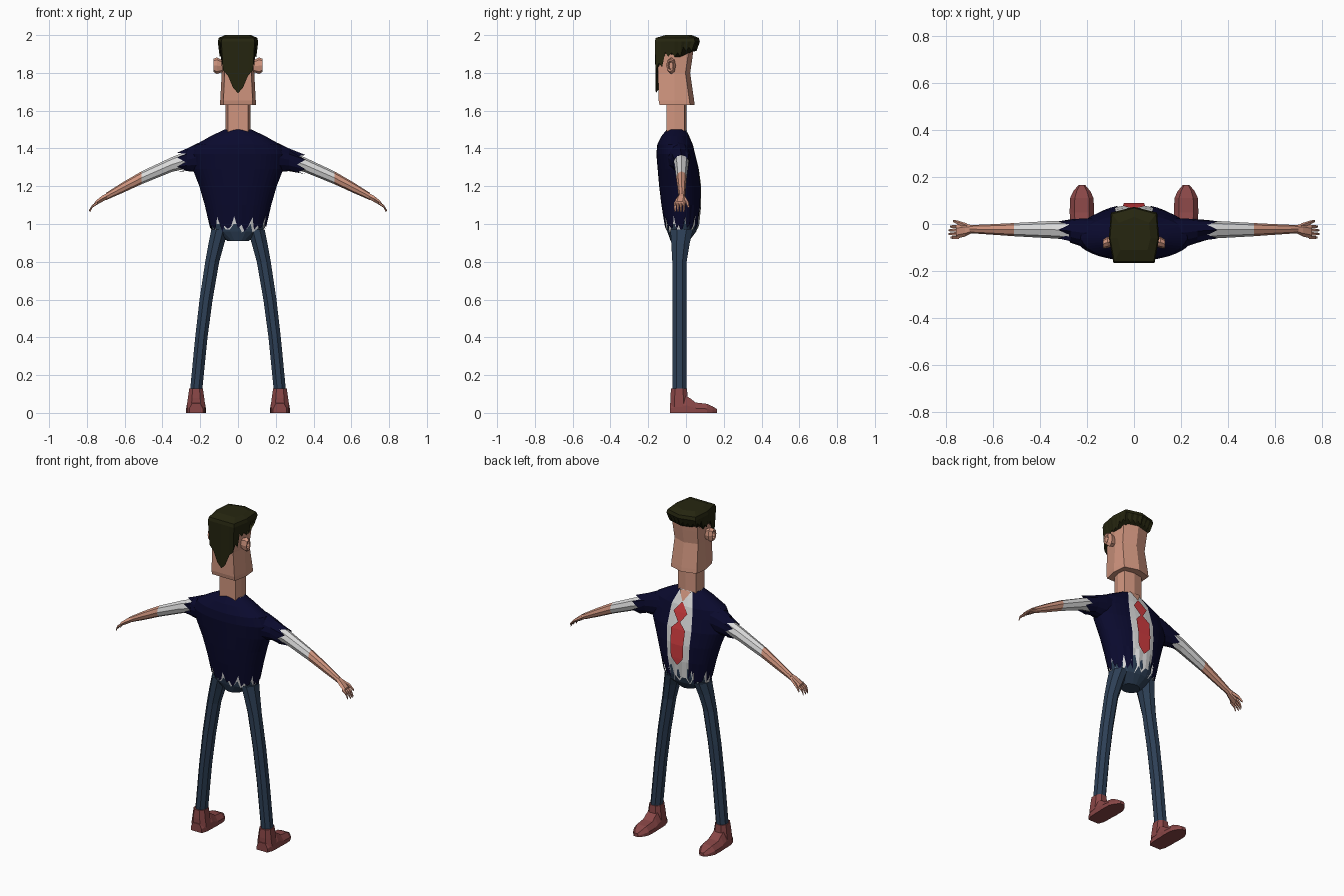
import bpy, bmesh, math, random
from mathutils import Vector

if "Cube" in bpy.data.objects:
    bpy.data.objects.remove(bpy.data.objects["Cube"])

random.seed(4)


def material(name, rgb):
    m = bpy.data.materials.new(name)
    m.diffuse_color = (*rgb, 1)
    m.use_nodes = True
    m.node_tree.nodes["Principled BSDF"].inputs["Base Color"].default_value = m.diffuse_color
    return m


NAVY = material("navy cloth", (0.003, 0.003, 0.027))
WHITE = material("white cloth", (0.70, 0.70, 0.70))
SKIN = material("skin", (0.63, 0.30, 0.21))
JEANS = material("blue denim", (0.026, 0.050, 0.092))
LEATHER = material("red brown leather", (0.25, 0.062, 0.062))
HAIR = material("dark olive hair", (0.019, 0.019, 0.005))
RED = material("red silk", (0.62, 0.045, 0.05))


def finish(name, bm, mats):
    bmesh.ops.recalc_face_normals(bm, faces=bm.faces)
    me = bpy.data.meshes.new(name)
    bm.to_mesh(me)
    bm.free()
    for m in mats:
        me.materials.append(m)
    ob = bpy.data.objects.new(name, me)
    bpy.context.collection.objects.link(ob)
    return ob


def loft(name, rings, mats, caps=True, closed=True, split=None):
    """Skin a list of equal-length rings; bands from index split use material 1."""
    bm = bmesh.new()
    vs = [[bm.verts.new(p) for p in r] for r in rings]
    n = len(rings[0])
    for k in range(len(vs) - 1):
        for i in range(n if closed else n - 1):
            j = (i + 1) % n
            f = bm.faces.new((vs[k][i], vs[k][j], vs[k + 1][j], vs[k + 1][i]))
            f.material_index = int(split is not None and k >= split)
    if caps:
        bm.faces.new(vs[0])
        f = bm.faces.new(vs[-1])
        f.material_index = len(mats) - 1
    return finish(name, bm, mats)


def lerp_table(table, z):
    for a, b in zip(table, table[1:]):
        if z <= b[0]:
            t = max(0, (z - a[0]) / (b[0] - a[0]))
            return [p + (q - p) * t for p, q in zip(a[1:], b[1:])]
    return table[-1][1:]


# Torso profile: height, half width, back y, chest y
BODY = [(0.91, 0.06, -0.085, 0.02), (0.96, 0.143, -0.105, 0.06), (1.0, 0.154, -0.115, 0.075),
        (1.1, 0.176, -0.13, 0.084), (1.2, 0.205, -0.142, 0.084), (1.29, 0.24, -0.15, 0.072),
        (1.37, 0.25, -0.157, 0.052), (1.42, 0.225, -0.152, 0.04), (1.465, 0.145, -0.13, 0.02),
        (1.5, 0.072, -0.102, 0.003)]


def body(z, a, s=1.0):
    """Torso surface point; a = 0 is the chest centre."""
    hw, yb, yf = lerp_table(BODY, z)
    return (hw * s * math.sin(a), (yb + yf) / 2 + (yf - yb) / 2 * s * math.cos(a), z)


def around(n):
    return [2 * math.pi * i / n for i in range(n)]


# Hips
loft("hips", [[body(z, a, 0.93) for a in around(20)] for z in (0.91, 0.96, 1.0, 1.1)], [JEANS])

# Shirt with a ragged hem
hem = [random.choice((0.955, 0.97, 1.0, 1.02)) for _ in range(40)]
LEVELS = [1.1, 1.2, 1.29, 1.37, 1.42, 1.465, 1.5]
rows = [[body(h, a, 0.965) for h, a in zip(hem, around(40))]]
rows += [[body(z, a, 0.965) for a in around(40)] for z in LEVELS]
loft("shirt", rows, [WHITE], caps=False)

# Jacket, open at the chest, with a ragged hem
OPENING = [(0.95, 0.055), (1.1, 0.07), (1.3, 0.082), (1.42, 0.07), (1.5, 0.04)]
COLS = 45
hem = [(0.965, 1.0, 0.97, 1.045, 0.985)[i % 5] + random.uniform(-0.012, 0.012) for i in range(COLS)]


def jacket_point(i, z):
    gap = math.asin(lerp_table(OPENING, z)[0] / lerp_table(BODY, z)[0])
    return body(z, gap + (2 * math.pi - 2 * gap) * i / (COLS - 1), 1.0)


rows = [[jacket_point(i, hem[i]) for i in range(COLS)]]
rows += [[jacket_point(i, z) for i in range(COLS)] for z in LEVELS]
loft("jacket", rows, [NAVY], caps=False, closed=False)


# Tie and open collar: thin plates following the chest
def chest_plate(name, spans, mat, lift):
    rows = [[(x, lerp_table(BODY, z)[2] + lift, z) for x in (-w, 0, w)] for z, w in spans]
    loft(name, rows, [mat], caps=False, closed=False)


chest_plate("tie_blade", [(1.08, 0.004), (1.12, 0.04), (1.2, 0.043), (1.29, 0.047), (1.33, 0.008)], RED, 0.005)
chest_plate("tie_knot", [(1.325, 0.004), (1.385, 0.046), (1.44, 0.004)], RED, 0.005)
chest_plate("open_collar", [(1.445, 0.003), (1.465, 0.016), (1.5, 0.038)], SKIN, 0.003)


# Neck and head: sections with a ridge down the middle of the face
def head_ring(z, hw, yb, yf, drop=0.025):
    return [(0, yf, z), (hw * 0.92, yf - drop, z), (hw, -0.06, z), (hw * 0.82, yb, z),
            (-hw * 0.82, yb, z), (-hw, -0.06, z), (-hw * 0.92, yf - drop, z)]


loft("neck", [head_ring(z, 0.066, -0.102, 0.003, 0.012) for z in (1.46, 1.66)], [SKIN])
loft("head", [head_ring(1.63, 0.094, -0.14, 0.046), head_ring(1.655, 0.094, -0.145, 0.043),
              head_ring(1.80, 0.086, -0.148, 0.022), head_ring(1.88, 0.09, -0.15, 0.034),
              head_ring(1.965, 0.097, -0.15, 0.045)], [SKIN])


# Hair cap with a ragged edge and a long point at the nape
def resample(ring, per=6):
    out = []
    for a, b in zip(ring, ring[1:] + ring[:1]):
        out += [Vector(a).lerp(Vector(b), t / per) for t in range(per)]
    return out


edge = resample(head_ring(1.90, 0.097, -0.16, 0.056))
for i, p in enumerate(edge):
    tooth = 0.022 if i % 2 else 0
    if p.y < -0.15:
        p.z = 1.675 + abs(p.x) * 1.75 + tooth * 0.8
    elif p.y < -0.115:
        p.z = 1.83 + tooth
    elif p.y < -0.02:
        p.z = 1.885 + tooth
    else:
        p.z = 1.915 + tooth
loft("hair", [edge, resample(head_ring(1.965, 0.107, -0.165, 0.073)),
              resample(head_ring(1.985, 0.102, -0.16, 0.068)),
              resample(head_ring(2.0, 0.07, -0.11, 0.03))], [HAIR])


def oval_x(x, yc, ry, zc, rz, n=8, ragged=0):
    return [(x + (ragged if i % 2 else -ragged), yc + ry * math.cos(a), zc + rz * math.sin(a))
            for i, a in enumerate(around(n))]


def flip(rings, s):
    return [[(s * x, y, z) for x, y, z in r] for r in rings]


for s, side in ((1, "right"), (-1, "left")):
    # Ear with a hollow centre
    ear = loft(side + "_ear", flip([oval_x(0.08, -0.075, 0.016, 1.835, 0.03),
                                    oval_x(0.112, -0.078, 0.024, 1.838, 0.044),
                                    oval_x(0.131, -0.085, 0.02, 1.84, 0.034),
                                    oval_x(0.128, -0.084, 0.013, 1.84, 0.024),
                                    oval_x(0.11, -0.078, 0.011, 1.838, 0.02)], s), [SKIN])

    # Sleeve with a ragged cuff, a little shorter on the left
    end = 0.335 if s > 0 else 0.30
    loft(side + "_sleeve", flip([oval_x(0.13, -0.045, 0.07, 1.36, 0.09, 12),
                                 oval_x(0.21, -0.038, 0.062, 1.352, 0.077, 12),
                                 oval_x(0.27, -0.03, 0.05, 1.34, 0.06, 12),
                                 oval_x(end, -0.025, 0.042, 1.338 - (end - 0.27) * 0.35, 0.05, 12, 0.022)], s),
         [NAVY], caps=False)

    # Arm: white sleeve, then bare forearm
    cuff = 0.51
    loft(side + "_arm", flip([oval_x(0.22, -0.028, 0.042, 1.355, 0.05), oval_x(0.35, -0.024, 0.037, 1.315, 0.039),
                              oval_x(cuff, -0.024, 0.028, 1.245, 0.034), oval_x(0.61, -0.023, 0.022, 1.193, 0.028),
                              oval_x(0.70, -0.022, 0.017, 1.145, 0.019)], s), [WHITE, SKIN], split=2)

    # Hand: palm, four fingers and a thumb
    loft(side + "_palm", flip([oval_x(0.69, -0.022, 0.017, 1.15, 0.018, 6), oval_x(0.72, -0.026, 0.028, 1.133, 0.019, 6),
                               oval_x(0.757, -0.033, 0.029, 1.108, 0.013, 6)], s), [SKIN])
    for k in range(4):
        y = -0.057 + 0.0155 * k
        tip = (0.781, 0.79, 0.79, 0.784)[k]
        loft(f"{side}_finger_{k + 1}", flip([oval_x(0.745, y, 0.008, 1.112, 0.009, 5),
                                             oval_x(0.772, y - 0.001, 0.007, 1.093, 0.008, 5),
                                             oval_x(tip, y - 0.001, 0.004, 1.068, 0.005, 5)], s), [SKIN])
    loft(side + "_thumb", flip([oval_x(0.71, -0.01, 0.012, 1.138, 0.012, 5), oval_x(0.75, 0.006, 0.009, 1.115, 0.01, 5),
                                oval_x(0.771, 0.013, 0.005, 1.092, 0.006, 5)], s), [SKIN])

    # Trouser leg: height, inner x, outer x, back y, front y
    leg = [(0.10, 0.19, 0.253, -0.07, 0.002), (0.13, 0.187, 0.254, -0.072, 0.004), (0.4, 0.16, 0.228, -0.074, 0.004),
           (0.6, 0.133, 0.205, -0.074, 0.004), (0.8, 0.098, 0.175, -0.074, 0.005),
           (0.9, 0.07, 0.157, -0.08, 0.022), (0.97, 0.05, 0.143, -0.085, 0.04)]
    loft(side + "_leg", flip([[((a + b) / 2 + (b - a) / 2 * math.cos(t) * 1.04,
                               (c + d) / 2 + (d - c) / 2 * math.sin(t) * 1.04, z) for t in
                              [u + math.pi / 8 for u in around(8)]] for z, a, b, c, d in leg], s), [JEANS])

    # Shoe: ankle collar and wedge-toed foot
    loft(side + "_shoe_collar", flip([[(0.222 + hw * u, -0.037 + ry * v, z) for u, v in
                                      ((-1, -0.5), (-0.5, -1), (0.5, -1), (1, -0.5), (1, 0.5), (0.5, 1), (-0.5, 1), (-1, 0.5))]
                                      for z, hw, ry in ((0.03, 0.05, 0.046), (0.08, 0.043, 0.046), (0.13, 0.036, 0.042))], s),
         [LEATHER])
    foot = [(-0.085, 0.036, 0.05), (-0.05, 0.048, 0.075), (0.0, 0.05, 0.09), (0.025, 0.05, 0.075),
            (0.05, 0.052, 0.055), (0.11, 0.05, 0.048), (0.14, 0.036, 0.035), (0.165, 0.015, 0.02)]
    loft(side + "_shoe", flip([[(0.222 + hw * u, y, zt * v) for u, v in
                               ((-1, 0), (1, 0), (1, 0.45), (0.6, 1), (-0.6, 1), (-1, 0.45))]
                               for y, hw, zt in foot], s), [LEATHER])
